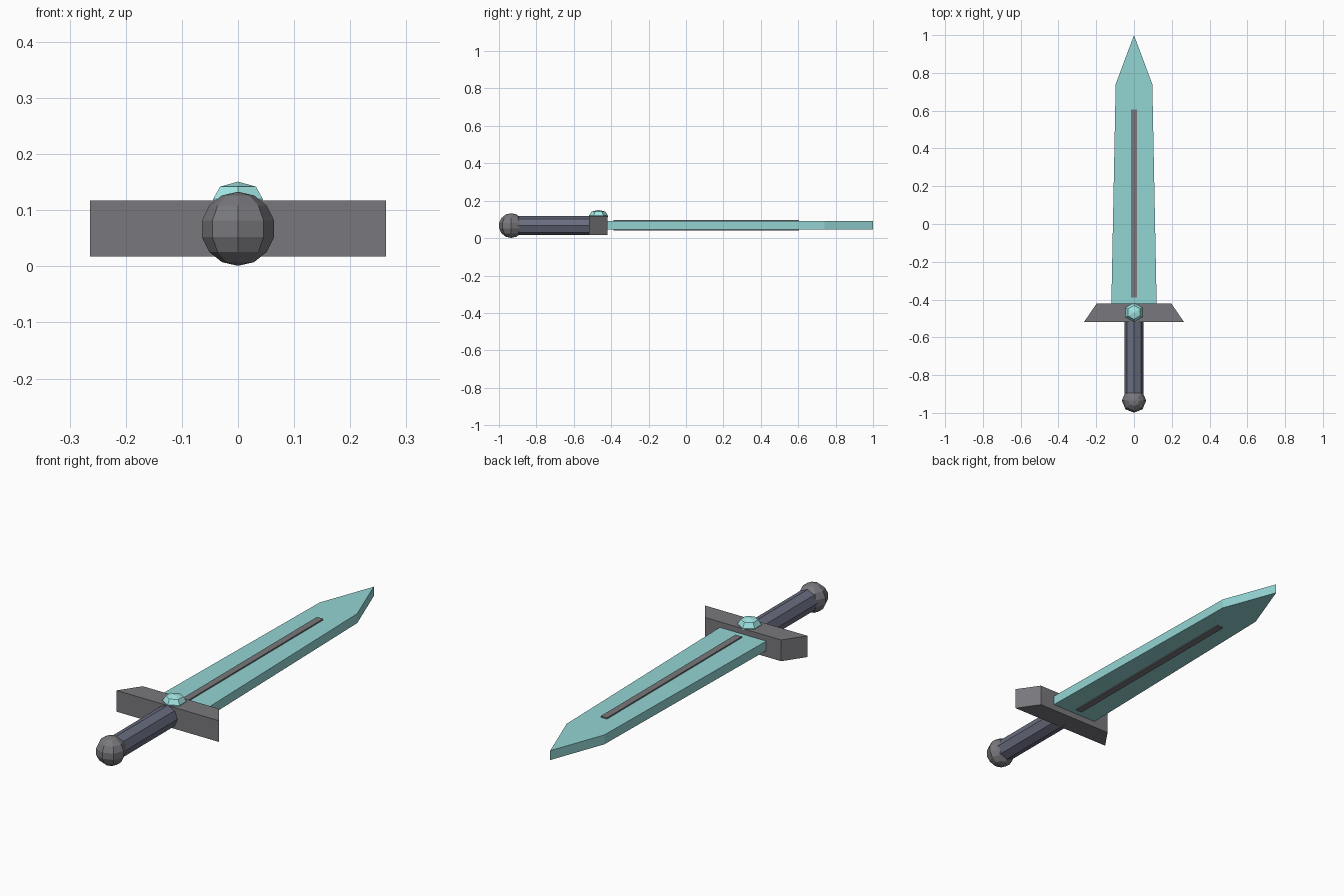
import bpy, bmesh, math
from mathutils import Matrix

if "Cube" in bpy.data.objects:
    bpy.data.objects.remove(bpy.data.objects["Cube"])

MID = 0.067  # height of the sword's centre plane


def material(name, rgb):
    m = bpy.data.materials.new(name)
    m.diffuse_color = (*rgb, 1)
    m.use_nodes = True
    m.node_tree.nodes["Principled BSDF"].inputs["Base Color"].default_value = m.diffuse_color
    return m


teal = material("teal", (0.29, 0.66, 0.65))
pale_teal = material("pale_teal", (0.36, 0.80, 0.78))
steel = material("dark_steel", (0.19, 0.19, 0.205))
wrap = material("grip_wrap", (0.14, 0.15, 0.21))


def finish(bm, name, mat):
    bmesh.ops.recalc_face_normals(bm, faces=bm.faces)
    me = bpy.data.meshes.new(name)
    bm.to_mesh(me)
    bm.free()
    me.materials.append(mat)
    ob = bpy.data.objects.new(name, me)
    bpy.context.collection.objects.link(ob)
    return ob


def slab(name, half, z0, z1, mat):
    """Extrude a half outline (x >= 0), mirrored across x, from z0 to z1."""
    outline = half + [(-x, y) for x, y in reversed(half) if x > 0]
    bm = bmesh.new()
    face = bm.faces.new([bm.verts.new((x, y, z0)) for x, y in outline])
    ext = bmesh.ops.extrude_face_region(bm, geom=[face])["geom"]
    top = [v for v in ext if isinstance(v, bmesh.types.BMVert)]
    bmesh.ops.translate(bm, vec=(0, 0, z1 - z0), verts=top)
    return finish(bm, name, mat)


# Blade, inlaid strip through both sides, and tapered guard
slab("blade", [(0.12, -0.43), (0.097, 0.74), (0, 1.0)], 0.047, 0.091, teal)
slab("blade_strip", [(0.016, -0.388), (0.016, 0.605)], 0.042, 0.097, steel)
slab("guard", [(0.264, -0.518), (0.197, -0.42)], 0.018, 0.117, steel)

# Eight-sided grip lying along y
bm = bmesh.new()
bmesh.ops.create_cone(bm, cap_ends=True, segments=8, radius1=0.051, radius2=0.051, depth=0.44,
                      matrix=Matrix.Translation((0, -0.71, MID)) @ Matrix.Rotation(math.pi / 2, 4, 'X'))
finish(bm, "grip", wrap)

# Round pommel
bm = bmesh.new()
bmesh.ops.create_uvsphere(bm, u_segments=8, v_segments=7, radius=0.066,
                          matrix=Matrix.Translation((0, -0.935, MID)))
finish(bm, "pommel", steel)

# Six-sided gem set into the top of the guard
bm = bmesh.new()
rings = []
for r, z in [(0.050, 0.112), (0.051, 0.120), (0.037, 0.142)]:
    rings.append([bm.verts.new((r * math.sin(a), -0.468 + r * math.cos(a), z))
                  for a in (i * math.pi / 3 for i in range(6))])
apex = bm.verts.new((0, -0.468, 0.151))
bm.faces.new(rings[0])
for i in range(6):
    j = (i + 1) % 6
    for lo, hi in zip(rings, rings[1:]):
        bm.faces.new((lo[i], lo[j], hi[j], hi[i]))
    bm.faces.new((rings[-1][i], rings[-1][j], apex))
finish(bm, "gem", pale_teal)
